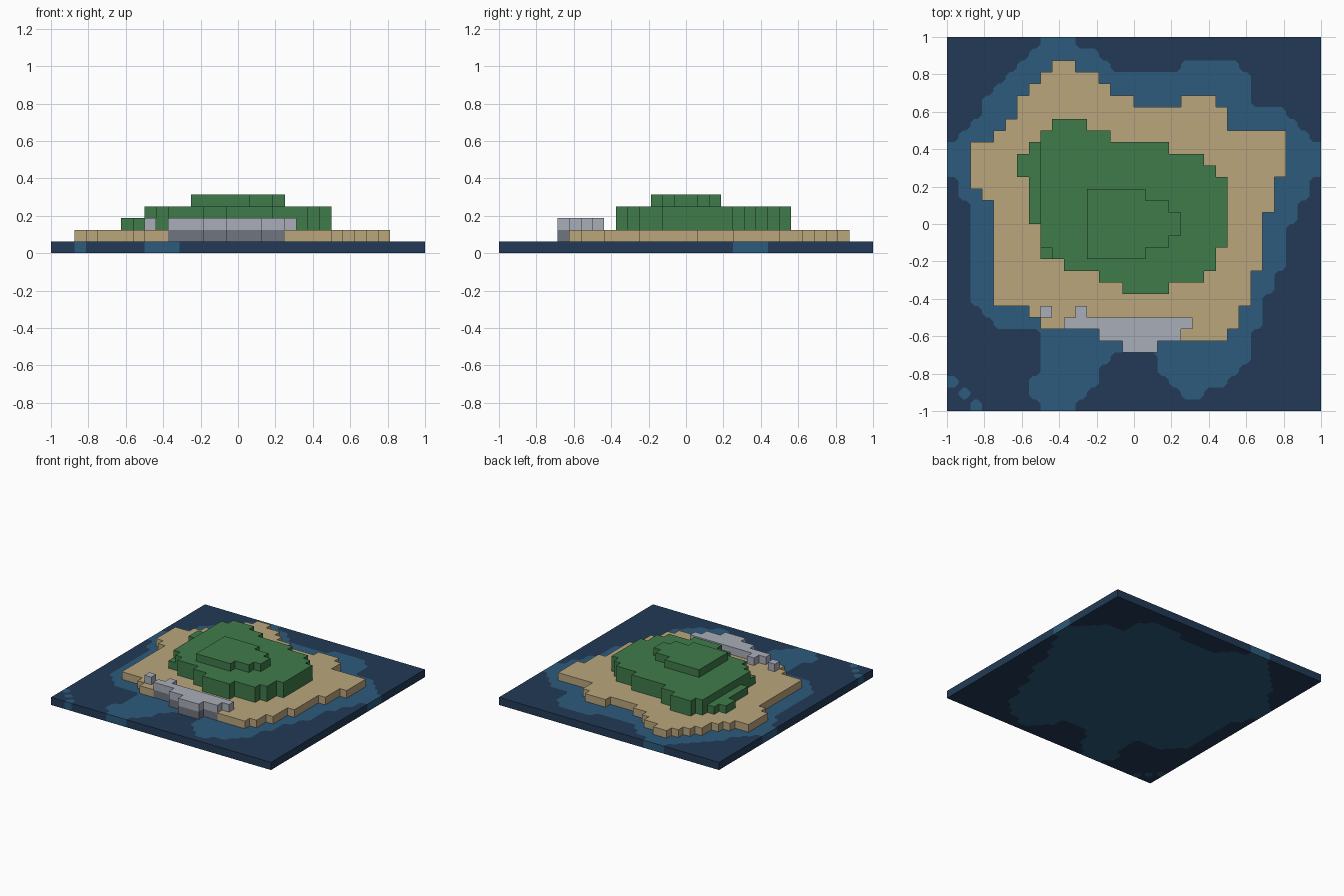
import bpy, bmesh

if "Cube" in bpy.data.objects:
    bpy.data.objects.remove(bpy.data.objects["Cube"], do_unlink=True)

U = 1 / 16      # edge of one block
CUT = 0.36      # corner rounding of the shoreline, in blocks


def material(name, rgb):
    lin = [((c / 255 + 0.055) / 1.055) ** 2.4 for c in rgb] + [1]
    m = bpy.data.materials.new(name)
    m.use_nodes = True
    m.diffuse_color = lin
    bsdf = next(n for n in m.node_tree.nodes if n.type == 'BSDF_PRINCIPLED')
    bsdf.inputs["Base Color"].default_value = lin
    bsdf.inputs["Roughness"].default_value = 0.9
    return m


DEEP = material("deep_water", (34, 58, 86))
SHALLOW = material("shallow_water", (44, 91, 125))
SAND = material("sand", (186, 166, 124))
GRASS = material("grass", (64, 123, 74))
STONE = material("light_stone", (169, 174, 184))
ROCK = material("dark_stone", (112, 117, 128))


def cells(top, rows):
    """Block cells from rows of x spans, listed from the back row forwards."""
    out = set()
    for i, spans in enumerate(rows):
        for a, b in zip(spans[::2], spans[1::2]):
            out |= {(x, top - i) for x in range(a, b)}
    return out


def finish(name, bm, mats, z0, z1):
    """Extrude the flat faces into a slab and merge coplanar faces."""
    bmesh.ops.remove_doubles(bm, verts=bm.verts, dist=1e-5)
    new = bmesh.ops.extrude_face_region(bm, geom=bm.faces[:], use_keep_orig=True)["geom"]
    for v in new:
        if isinstance(v, bmesh.types.BMVert):
            v.co.z += (z1 - z0) * U
    bmesh.ops.recalc_face_normals(bm, faces=bm.faces)
    bmesh.ops.dissolve_limit(bm, angle_limit=0.01, verts=bm.verts, edges=bm.edges,
                             delimit={'MATERIAL'})
    me = bpy.data.meshes.new(name)
    bm.to_mesh(me)
    bm.free()
    for m in mats:
        me.materials.append(m)
    ob = bpy.data.objects.new(name, me)
    bpy.context.collection.objects.link(ob)
    return ob


def face(bm, pts, z, mat=0):
    bm.faces.new([bm.verts.new((x * U, y * U, z * U)) for x, y in pts]).material_index = mat


def slab(name, region, mat, z0, z1):
    bm = bmesh.new()
    for x, y in sorted(region):
        face(bm, [(x, y), (x + 1, y), (x + 1, y + 1), (x, y + 1)], z0)
    return finish(name, bm, [mat], z0, z1)


# Shallow water area
shallow = cells(15, [
    (-8, -5), (-9, -3), (-10, -2, 4, 9), (-11, 10), (-12, 10), (-13, 10), (-13, 13),
    (-14, 14), (-15, 15), (-16, 16), (-16, 16), (-16, 16), (-15, 15), (-15, 15),
    (-14, 14), (-14, 14), (-14, 13), (-14, 13), (-14, 13), (-14, 13), (-14, 12),
    (-14, 12), (-14, 11), (-13, 11), (-12, 11), (-8, 10), (-8, 10), (-8, -2, 2, 10),
    (-8, -3, 2, 9), (-9, -3, -16, -15, 3, 8), (-9, -4, -15, -14, 4, 6),
    (-8, -5, -14, -13)])

# Sea slab: each cell is an octagon plus four corners that may take the other water
bm = bmesh.new()
for x in range(-16, 16):
    for y in range(-16, 16):
        own = (x, y) in shallow

        def differs(dx, dy):
            n = (x + dx, y + dy)
            return all(-16 <= c < 16 for c in n) and (n in shallow) != own

        octagon = []
        for sx, sy in ((-1, -1), (1, -1), (1, 1), (-1, 1)):
            cx, cy = x + (sx > 0), y + (sy > 0)
            along_x, along_y = (cx - sx * CUT, cy), (cx, cy - sy * CUT)
            pair = [along_y, along_x] if sx * sy > 0 else [along_x, along_y]
            octagon += pair
            swap = differs(sx, 0) and differs(0, sy) and (own or differs(sx, sy))
            face(bm, [pair[0], (cx, cy), pair[1]], 0, int(own != swap))
        face(bm, octagon, 0, int(own))
finish("sea", bm, [DEEP, SHALLOW], 0, 1)

# Rock footing of the quay, set into the beach
footing = cells(-9, [(-6, 4), (-3, 4), (-1, 2)])
slab("quay_footing", footing, ROCK, 1, 2)

# Beach
beach = cells(13, [
    (-7, -5), (-8, -3), (-9, -2), (-10, 0, 4, 7), (-10, 8), (-11, 8), (-12, 13),
    (-14, 13), (-14, 13), (-14, 13), (-14, 12), (-13, 12), (-12, 12)]
    + [(-12, 11)] * 5 + [(-12, 10)] * 3 + [(-9, 9), (-8, 9), (4, 8)])
slab("beach", beach - footing, SAND, 1, 2)

# Quay deck and its two posts
slab("quay_deck", cells(-9, [(-6, 5), (-3, 4), (-1, 2)]), STONE, 2, 3)
for side, x in (("right", -8), ("left", -5)):
    slab("quay_post_" + side, {(x, -8)}, STONE, 2, 3)

# Grass hill in three terraces
lower = cells(8, [(-7, -4), (-8, -2), (-9, 3), (-10, 6), (-10, 7)] + [(-9, 8)] * 4
              + [(-8, 8)] * 2 + [(-8, 7), (-6, 7), (-3, 6), (-1, 3)])
slab("lower_terrace", lower, GRASS, 2, 3)
middle = {c for c in lower if c[0] >= -8} - {(-8, -3)}
slab("middle_terrace", middle, GRASS, 3, 4)
slab("hilltop", cells(2, [(-4, 1), (-4, 3), (-4, 4), (-4, 4), (-4, 3), (-4, 1)]), GRASS, 4, 5)
